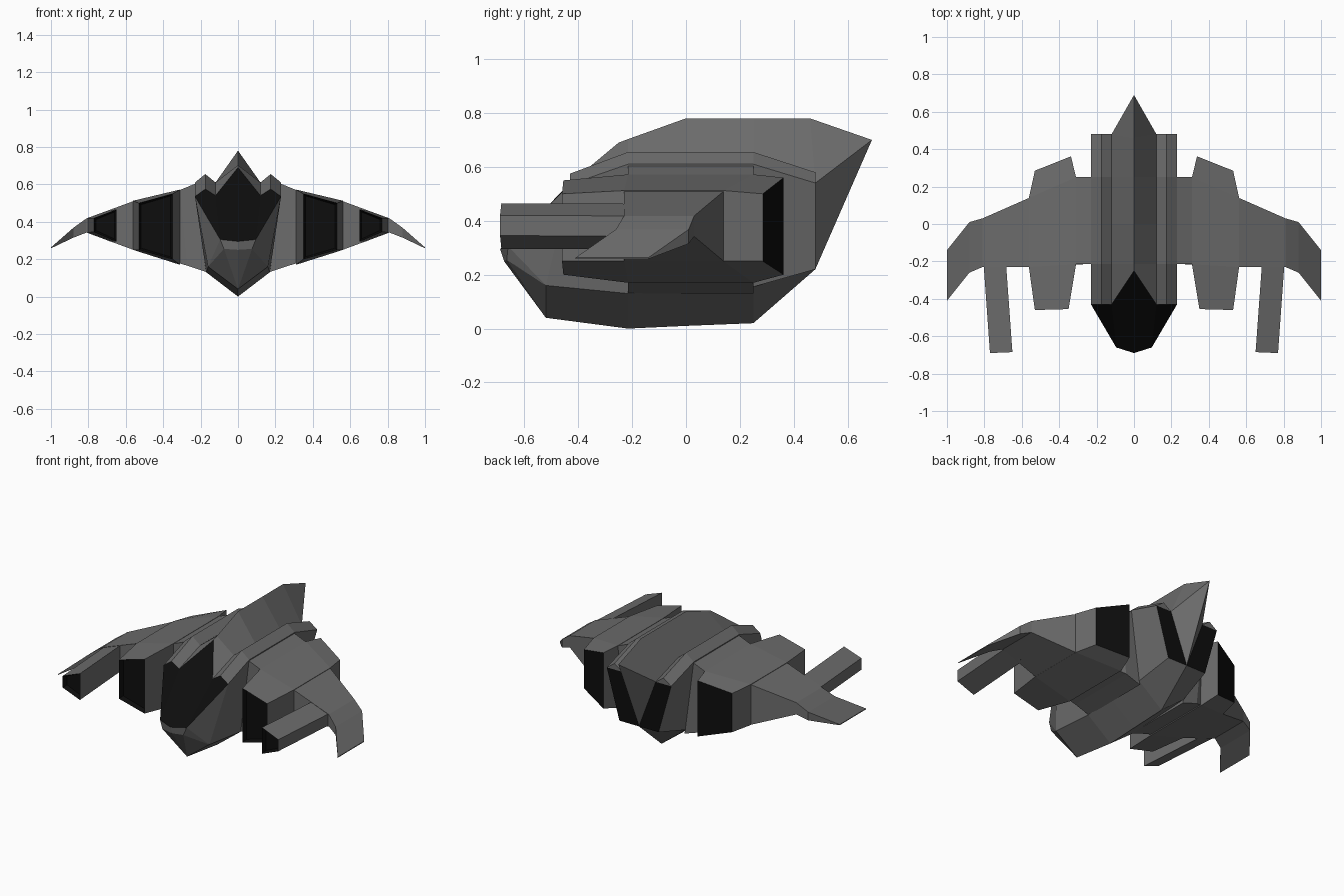
import bpy, bmesh

if "Cube" in bpy.data.objects:
    bpy.data.objects.remove(bpy.data.objects["Cube"])


def material(name, value):
    m = bpy.data.materials.new(name)
    m.diffuse_color = (value, value, value, 1)
    m.use_nodes = True
    m.node_tree.nodes["Principled BSDF"].inputs["Base Color"].default_value = m.diffuse_color
    return m


HULL = material("hull_grey", 0.15)
DARK = material("dark_panel", 0.004)


def build(name, rings, closed=True, extra=(), dark_caps=False, recess=0.0):
    """Loft rings of points, add extra (points, is_dark) faces, mirror across x."""
    bm = bmesh.new()

    def face(pts, mat=0):
        f = bm.faces.new([bm.verts.new(p) for p in pts])
        f.material_index = mat
        return f

    n = len(rings[0])
    for a, b in zip(rings, rings[1:]):
        for i in range(n if closed else n - 1):
            j = (i + 1) % n
            face([a[i], a[j], b[j], b[i]])
    if closed:
        face(rings[0], int(dark_caps))
        face(rings[-1], int(dark_caps))
    for pts, dark in extra:
        face(pts, int(dark))
    bmesh.ops.remove_doubles(bm, verts=bm.verts, dist=0.001)
    bmesh.ops.recalc_face_normals(bm, faces=bm.faces)
    # sunken dark panels facing forward
    if recess:
        front = [f for f in bm.faces if f.material_index == 1 and f.normal.y < -0.5]
        bmesh.ops.inset_individual(bm, faces=front, thickness=0.015, depth=-recess)
    me = bpy.data.meshes.new(name)
    bm.to_mesh(me)
    bm.free()
    me.materials.append(HULL)
    me.materials.append(DARK)
    ob = bpy.data.objects.new(name, me)
    bpy.context.collection.objects.link(ob)
    mod = ob.modifiers.new("mirror", 'MIRROR')
    mod.use_clip = True
    return ob


# Fuselage half sections: spine, valley, ridge, shoulder, chine, keel
def section(y, spine, valley, ridge, chine_x, chine, keel):
    return [(0, y, spine), (.12, y, valley), (.175, y, ridge),
            (.23, y, valley), (chine_x, y, chine), (0, y, keel)]


front = [(0, -.25, .69), (.12, -.43, .54), (.175, -.43, .575),
         (.23, -.43, .535), (.16, -.52, .16), (0, -.52, .04)]
rear = section(.48, .78, .54, .58, .14, .22, .22)
rear[0] = (0, .46, .78)
body = [front,
        section(-.215, .703, .61, .655, .17, .13, 0),
        section(0, .78, .61, .655, .17, .14, .01),
        section(.25, .78, .61, .655, .17, .155, .02),
        rear]

# Nose, canopy glass, tail wedge and engine panel
apex, valley, ridge, shoulder, chine, keel = front
brow, brow_mid = (.095, -.66, .305), (0, -.69, .295)
lip, lip_mid = (.075, -.665, .255), (0, -.675, .25)
tip = (0, .69, .70)
extra = [([apex, valley, brow, brow_mid], True),
         ([valley, ridge, shoulder, brow], True),
         ([shoulder, chine, brow], False),
         ([brow, chine, lip], False),
         ([brow_mid, brow, lip, lip_mid], False),
         ([lip_mid, lip, keel], False),
         ([lip, chine, keel], False),
         ([rear[0], rear[1], tip], False),
         ([rear[1], rear[5], tip], False),
         ([rear[1], rear[2], rear[3]], False),
         ([rear[1], rear[3], rear[4], rear[5]], True)]
build("fuselage", body, closed=False, extra=extra)


# Wing: chordwise quads from root to drooped tip
def chord(x_top, x_bot, y0, y1, top, bot):
    return [(x_top, y0, top), (x_bot, y0, bot), (x_bot, y1, bot), (x_top, y1, top)]


build("wing", [chord(.225, .165, -.215, .25, .605, .13),
               chord(.31, .27, -.215, .25, .57, .165),
               chord(.56, .56, -.23, .14, .51, .25),
               chord(.81, .81, -.23, .03, .418, .342),
               chord(.88, .88, -.26, .01, .368, .315),
               chord(1.0, 1.0, -.41, -.14, .263, .258)])


# Upright blocks: inner edge and outer edge as (x, y, bottom, top)
def slab(inner, outer):
    xi, yi, bi, ti = inner
    xo, yo, bo, to = outer
    return [(xi, yi, bi), (xo, yo, bo), (xo, yo, to), (xi, yi, ti)]


# Engine nacelle
build("engine_nacelle",
      [slab((.35, -.455, .20, .55), (.53, -.46, .25, .50)),
       slab((.31, -.215, .17, .572), (.562, -.23, .25, .512)),
       slab((.31, .25, .17, .572), (.562, .14, .25, .512)),
       slab((.337, .362, .20, .56), (.53, .285, .25, .50))],
      dark_caps=True, recess=.03)

# Wing cannon
build("wing_cannon",
      [slab((.65, -.685, .295, .465), (.77, -.69, .345, .42)),
       slab((.685, -.20, .295, .463), (.805, -.20, .343, .418))],
      dark_caps=True, recess=.03)
